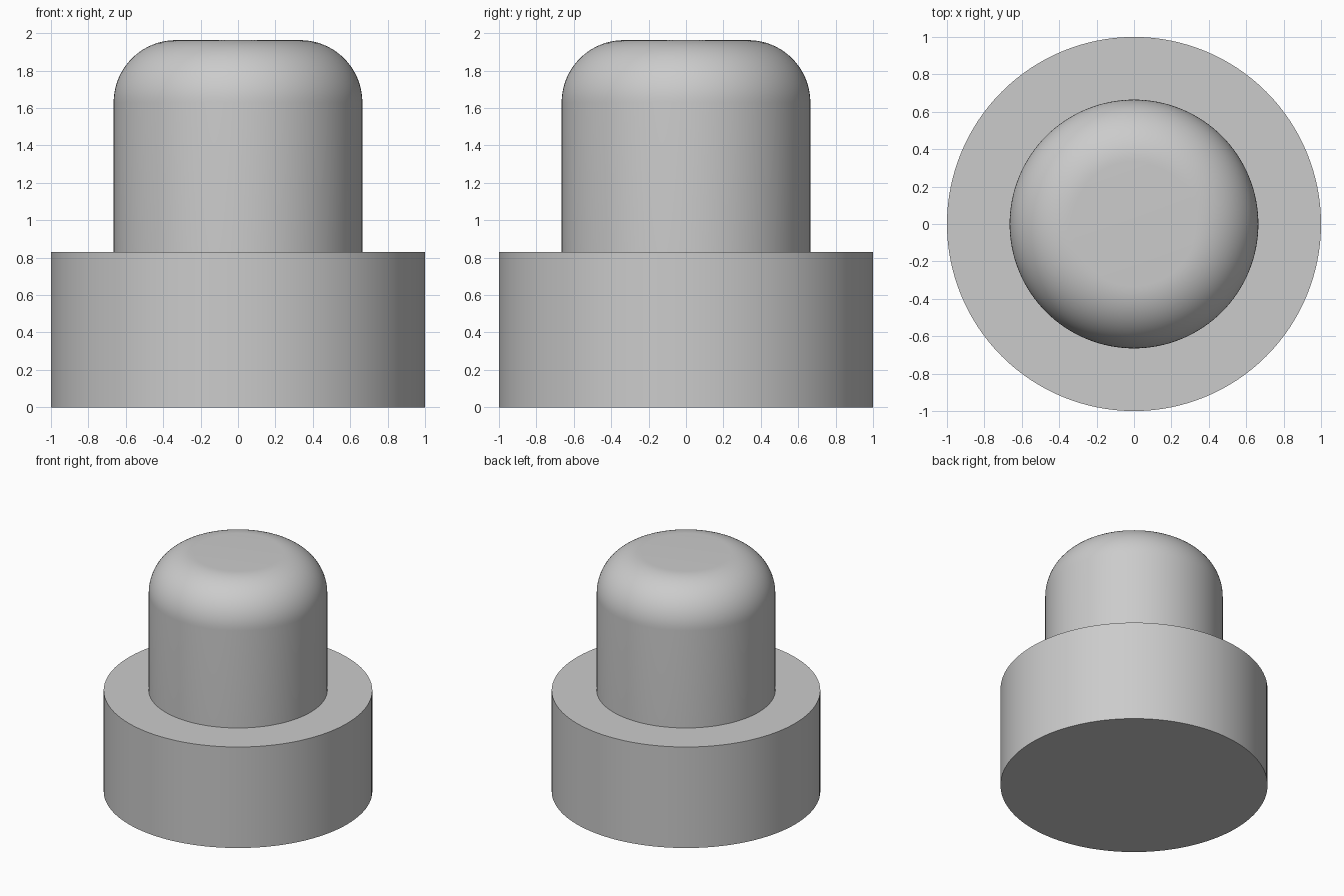
import bpy, bmesh, math

cube = bpy.data.objects.get("Cube")
if cube:
    bpy.data.objects.remove(cube, do_unlink=True)

SIDES = 128
BASE_RADIUS, BASE_TOP = 1.0, 0.83
POST_RADIUS, POST_TOP = 0.665, 1.963
FILLET = 0.333

grey = bpy.data.materials.new("light_grey")
grey.use_nodes = True
colour = (0.6, 0.6, 0.6, 1.0)
grey.diffuse_color = colour
grey.node_tree.nodes["Principled BSDF"].inputs["Base Color"].default_value = colour


def turned_part(name, profile, cap_bottom=True):
    """Revolve (radius, height) points around z and cap the ends."""
    bm = bmesh.new()
    rings = []
    for r, z in profile:
        rings.append([bm.verts.new((r * math.cos(a), r * math.sin(a), z))
                      for a in (2 * math.pi * i / SIDES for i in range(SIDES))])
    for low, high in zip(rings, rings[1:]):
        for i in range(SIDES):
            j = (i + 1) % SIDES
            bm.faces.new((low[i], low[j], high[j], high[i]))
    bm.faces.new(rings[-1])
    if cap_bottom:
        bm.faces.new(rings[0][::-1])
    mesh = bpy.data.meshes.new(name)
    bm.to_mesh(mesh)
    bm.free()
    mesh.materials.append(grey)
    obj = bpy.data.objects.new(name, mesh)
    bpy.context.collection.objects.link(obj)
    bpy.ops.object.select_all(action="DESELECT")
    obj.select_set(True)
    bpy.context.view_layer.objects.active = obj
    bpy.ops.object.shade_smooth_by_angle(angle=math.radians(30))
    return obj


# Wide foot
turned_part("base", [(BASE_RADIUS, 0), (BASE_RADIUS, BASE_TOP)])

# Narrower post with a quarter-round top edge, resting on the foot
STEPS = 20
fillet = [(POST_RADIUS - FILLET + FILLET * math.cos(t), POST_TOP - FILLET + FILLET * math.sin(t))
          for t in (math.pi / 2 * k / STEPS for k in range(STEPS + 1))]
turned_part("rounded_post", [(POST_RADIUS, BASE_TOP)] + fillet, cap_bottom=False)
